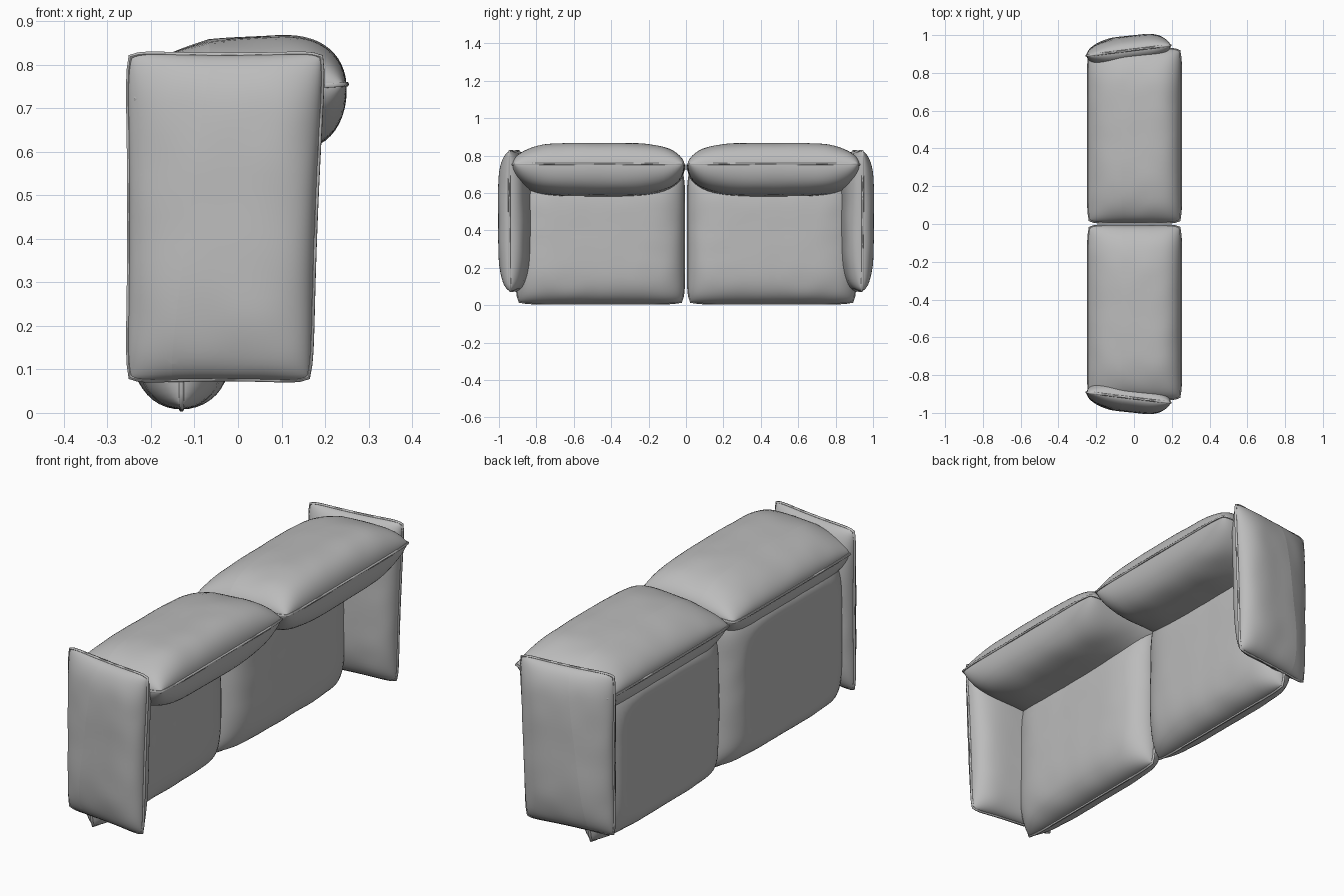
import bpy, bmesh, math
from mathutils import Matrix, Vector, noise

cube = bpy.data.objects.get("Cube")
if cube:
    bpy.data.objects.remove(cube, do_unlink=True)

fabric = bpy.data.materials.new("grey_fabric")
fabric.use_nodes = True
GREY = (0.5, 0.5, 0.5, 1)
fabric.diffuse_color = GREY
fabric.node_tree.nodes["Principled BSDF"].inputs["Base Color"].default_value = GREY


def frame(centre, a, b, n):
    """Matrix taking cushion width, height and depth to world axes."""
    m = Matrix((a, b, n)).transposed().to_4x4()
    m.translation = centre
    return m


def finish(obj):
    obj.data.materials.clear()
    obj.data.materials.append(fabric)
    bpy.ops.object.select_all(action='DESELECT')
    obj.select_set(True)
    bpy.context.view_layer.objects.active = obj


def cushion(name, mat, half, depths, power, shear=0, waist=0.0, flat=1.0, fold=None):
    """Stuffed cushion: two bulged sheets welded at a piped seam.
    depths: bulge on the +depth and -depth side, flat: cut-off of the -depth bulge,
    fold: (point, normal, slope) of a crease on the +depth side."""
    def outline(u, v):
        x = u * half[0] * (1 - 0.035 * v ** 10 - waist * (1 - v * v)) + shear * (v + 1) * (u + 1) / 4
        y = v * half[1] * (1 - 0.025 * u ** 10 - waist * 0.6 * (1 - u * u))
        return x, y

    bm = bmesh.new()
    for sign, depth in zip((1, -1), depths):
        sheet = bmesh.new()
        bmesh.ops.create_grid(sheet, x_segments=36, y_segments=36, size=1)
        for v in sheet.verts:
            v.co.x = math.sin(v.co.x * math.pi / 2)
            v.co.y = math.sin(v.co.y * math.pi / 2)
        if fold and sign > 0:
            point, normal = Vector((*fold[0], 0)), Vector((*fold[1], 0)).normalized()
            cut = bmesh.ops.bisect_plane(sheet, geom=sheet.verts[:] + sheet.edges[:] + sheet.faces[:],
                                         plane_co=point, plane_no=normal, dist=1e-5)
            for e in cut["geom_cut"]:
                if isinstance(e, bmesh.types.BMEdge):
                    e.smooth = False
        for v in sheet.verts:
            u, w = v.co.x, v.co.y
            edge = math.sqrt(max(0, 1 - abs(u) ** power) * max(0, 1 - abs(w) ** power))
            h = depth * edge
            # soft wrinkles, strongest near the seam
            x, y = outline(u, w)
            where = Vector((x * 9, y * 9, sign * 5 + half[0] * 7))
            h += 0.012 * noise.noise(where) * edge * (1.2 - edge)
            if sign < 0:
                h = min(h, depth * flat)
            elif fold:
                h -= edge * fold[2] * max(0, (Vector((u, w, 0)) - point).dot(normal))
            v.co = (x, y, sign * h)
        part = bpy.data.meshes.new("sheet")
        sheet.to_mesh(part)
        sheet.free()
        bm.from_mesh(part)
        bpy.data.meshes.remove(part)
    bmesh.ops.remove_doubles(bm, verts=bm.verts, dist=1e-4)
    bm.transform(mat)
    bmesh.ops.recalc_face_normals(bm, faces=bm.faces)
    mesh = bpy.data.meshes.new(name)
    bm.to_mesh(mesh)
    bm.free()
    obj = bpy.data.objects.new(name, mesh)
    bpy.context.collection.objects.link(obj)
    finish(obj)
    bpy.ops.object.shade_smooth_by_angle(angle=math.radians(40))

    # piping along the seam
    steps = [i / 12 - 1 for i in range(24)]
    loop = ([(s, -1) for s in steps] + [(1, s) for s in steps]
            + [(-s, 1) for s in steps] + [(-1, -s) for s in steps])
    curve = bpy.data.curves.new(name + "_piping", 'CURVE')
    curve.dimensions = '3D'
    curve.bevel_depth = 0.006
    curve.bevel_resolution = 1
    line = curve.splines.new('POLY')
    line.points.add(len(loop) - 1)
    line.use_cyclic_u = True
    for p, (u, w) in zip(line.points, loop):
        p.co = (*(mat @ Vector((*outline(u, w), 0))), 1)
    pipe = bpy.data.objects.new(name + "_piping", curve)
    bpy.context.collection.objects.link(pipe)
    finish(pipe)
    bpy.ops.object.convert(target='MESH')
    bpy.ops.object.shade_smooth_by_angle(angle=math.radians(60))


X, Y, Z = Vector((1, 0, 0)), Vector((0, 1, 0)), Vector((0, 0, 1))
tilt = Matrix.Rotation(math.radians(-4), 3, 'Y')
turn = Matrix.Rotation(math.radians(7), 3, 'Z')

for side, s in (("left", 1), ("right", -1)):
    mirror = Matrix.Diagonal((1, s, 1, 1))
    # upright cushion, pressed flat on its outer face
    cushion(side + "_upright_cushion", mirror @ frame((-0.13, 0.458, 0.365), Y, Z, X),
            (0.448, 0.357), (0.125, 0.125), 5, flat=0.85)
    # overhanging top cushion
    cushion(side + "_top_cushion", mirror @ frame((0.003, 0.468, 0.738), tilt @ X, Y, tilt @ Z),
            (0.247, 0.46), (0.125, 0.155), 4, fold=((-0.25, 0), (-1, 0), 0.05))
    # end cushion, turned slightly
    cushion(side + "_end_cushion", mirror @ frame((-0.043, 0.917, 0.45), turn @ X, Z, turn @ Y),
            (0.213, 0.378), (0.077, 0.085), 4, shear=0.03, waist=0.025,
            fold=((-0.3, 0.1), (-1, 0.2), 0.03))
